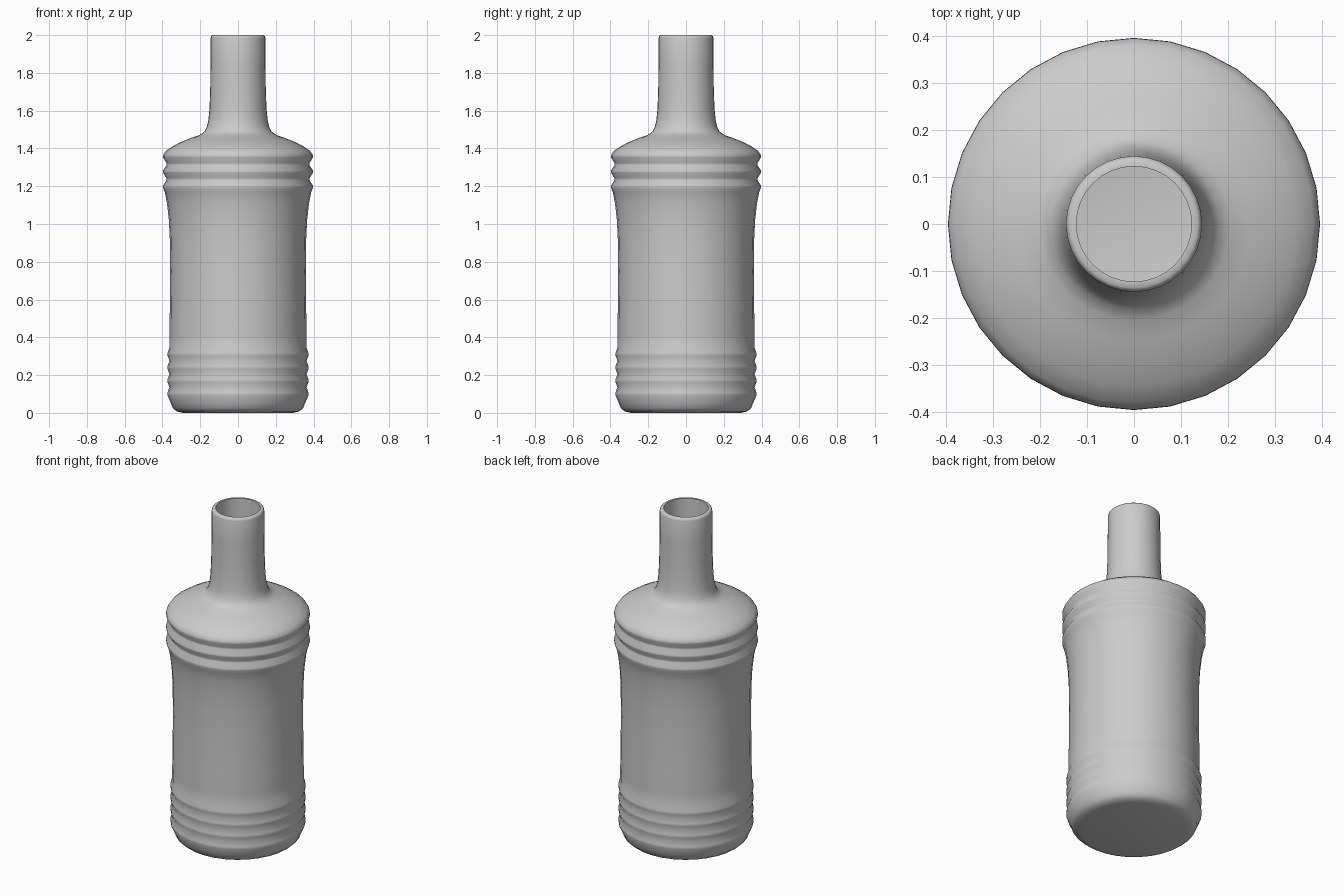
import bpy, bmesh, math

SEGMENTS = 32
WALL = 0.022

# Outer profile (radius, height), bottom to top
outer = [(0.29, 0.0), (0.325, 0.008), (0.345, 0.025), (0.355, 0.05)]
# four shallow ridges near the base
for z in (0.10, 0.17, 0.24, 0.31):
    outer += [(0.373, z - 0.008), (0.373, z + 0.008), (0.363, z + 0.035)]
# waisted body
outer += [(0.363, 0.42), (0.361, 0.55), (0.359, 0.75), (0.361, 0.92),
          (0.366, 1.02), (0.376, 1.11), (0.388, 1.17)]
# three strong ridges under the shoulder
for z in (1.197, 1.277):
    outer += [(0.397, z - 0.006), (0.397, z + 0.006), (0.379, z + 0.034), (0.379, z + 0.046)]
# shoulder and neck
outer += [(0.397, 1.352), (0.396, 1.366), (0.382, 1.387), (0.345, 1.412), (0.30, 1.435),
          (0.25, 1.455), (0.205, 1.47), (0.18, 1.487), (0.166, 1.51), (0.157, 1.55),
          (0.151, 1.61), (0.147, 1.72), (0.1455, 1.85), (0.145, 1.985), (0.142, 1.995),
          (0.136, 2.0)]

# Inner wall: smooth hollow, top to bottom
inner = [(0.123, 2.0), (0.123, 1.95), (0.124, 1.72), (0.129, 1.58), (0.143, 1.50),
         (0.18, 1.455), (0.27, 1.42), (0.35, 1.375), (0.357, 1.32), (0.357, 1.18),
         (0.345, 1.05), (0.338, 0.75), (0.341, 0.40), (0.341, 0.08),
         (0.325, 0.04), (0.29, WALL)]


def lathe(name, profile):
    """Revolve an open profile around z and cap both ends."""
    bm = bmesh.new()
    rings = []
    for r, z in profile:
        rings.append([bm.verts.new((r * math.cos(a), r * math.sin(a), z))
                      for a in (2 * math.pi * i / SEGMENTS for i in range(SEGMENTS))])
    for a, b in zip(rings, rings[1:]):
        for i in range(SEGMENTS):
            j = (i + 1) % SEGMENTS
            bm.faces.new((a[i], a[j], b[j], b[i]))
    bm.faces.new(rings[0][::-1])
    bm.faces.new(rings[-1])
    bmesh.ops.recalc_face_normals(bm, faces=bm.faces)
    mesh = bpy.data.meshes.new(name)
    bm.to_mesh(mesh)
    bm.free()
    obj = bpy.data.objects.new(name, mesh)
    bpy.context.collection.objects.link(obj)
    bpy.context.view_layer.objects.active = obj
    obj.select_set(True)
    bpy.ops.object.shade_smooth_by_angle(angle=math.radians(60))
    return obj


# Hollow bottle with ribbed body
lathe("bottle", outer + inner)
